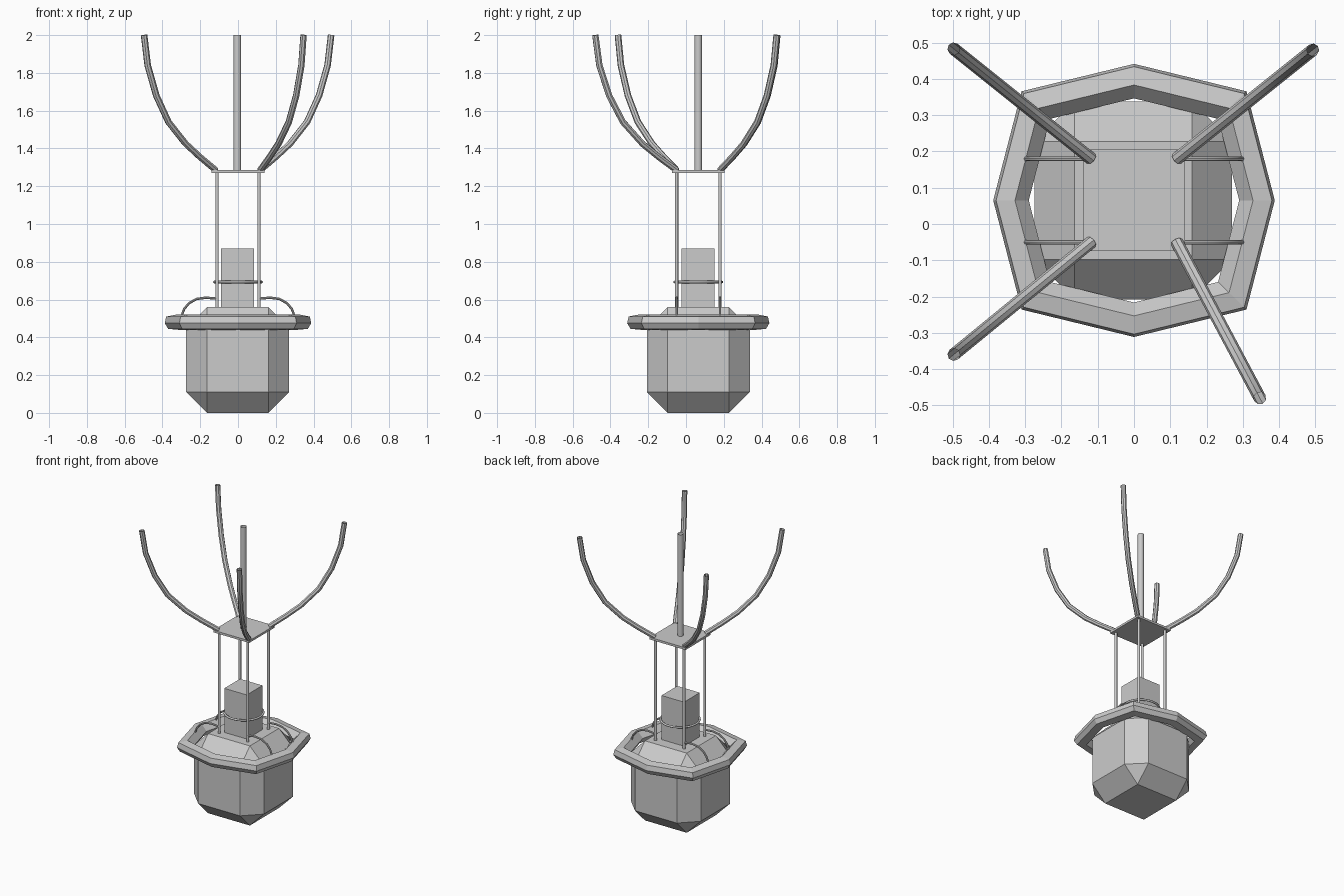
import bpy, bmesh, math

if "Cube" in bpy.data.objects:
    bpy.data.objects.remove(bpy.data.objects["Cube"])

CY = 0.065  # centre line of the basket in y


def box(name, center, size, bevel=0):
    bpy.ops.mesh.primitive_cube_add(size=1, location=center)
    ob = bpy.context.object
    ob.name = name
    ob.scale = size
    bpy.ops.object.transform_apply(location=False, rotation=False, scale=True)
    if bevel:
        m = ob.modifiers.new("chamfer", 'BEVEL')
        m.width = bevel
        m.segments = 1
    return ob


def rod(name, x, y, z0, z1, r, fill='NGON'):
    bpy.ops.mesh.primitive_cylinder_add(vertices=10, radius=r, depth=z1 - z0,
                                        end_fill_type=fill, location=(x, y, (z0 + z1) / 2))
    ob = bpy.context.object
    ob.name = name
    bpy.ops.object.shade_smooth_by_angle(angle=math.radians(40))
    return ob


def tube(name, pts, r):
    cu = bpy.data.curves.new(name, 'CURVE')
    cu.dimensions = '3D'
    cu.bevel_depth = r
    cu.bevel_resolution = 2
    sp = cu.splines.new('POLY')
    sp.points.add(len(pts) - 1)
    for p, co in zip(sp.points, pts):
        p.co = (*co, 1)
    ob = bpy.data.objects.new(name, cu)
    bpy.context.collection.objects.link(ob)
    bpy.ops.object.select_all(action='DESELECT')
    bpy.context.view_layer.objects.active = ob
    ob.select_set(True)
    bpy.ops.object.convert(target='MESH')
    bpy.ops.object.shade_smooth_by_angle(angle=math.radians(40))


# chamfered body and upright block
box("body", (-0.002, CY, 0.28), (0.545, 0.545, 0.56), 0.11)
box("inner_block", (-0.003, CY - 0.001, 0.705), (0.175, 0.175, 0.33))

# eight-sided rim with a squarish outline and hexagonal section
profile = [(0.388, 0.475), (0.38, 0.51), (0.328, 0.52),
           (0.29, 0.48), (0.315, 0.44), (0.37, 0.445)]
bm = bmesh.new()
rings = []
for i in range(8):
    a = i * math.pi / 4
    k = 1.13 if i % 2 else 1.0
    rings.append([bm.verts.new((r * k * math.cos(a), CY + 0.97 * r * k * math.sin(a), z))
                  for r, z in profile])
for i in range(8):
    p, q = rings[i], rings[(i + 1) % 8]
    for j in range(6):
        n = (j + 1) % 6
        bm.faces.new((p[j], q[j], q[n], p[n]))
bmesh.ops.recalc_face_normals(bm, faces=bm.faces)
me = bpy.data.meshes.new("rim")
bm.to_mesh(me)
bm.free()
bpy.context.collection.objects.link(bpy.data.objects.new("rim", me))

# thin hoop around the block
bpy.ops.mesh.primitive_torus_add(major_radius=0.125, minor_radius=0.007, major_segments=24,
                                 minor_segments=8, location=(0, CY, 0.693))
bpy.context.object.name = "hoop"
bpy.ops.object.shade_smooth_by_angle(angle=math.radians(50))

# posts and the wire handles that run from them to the rim
for sx in (-1, 1):
    for sy in (-1, 1):
        y = CY + sy * 0.115
        rod("post", sx * 0.111, y, 0.52, 1.275, 0.009)
        tube("wire_handle", [(sx * x, y, z) for x, z in
                             ((0.115, 0.605), (0.17, 0.61), (0.22, 0.603),
                              (0.26, 0.58), (0.285, 0.55), (0.302, 0.505))], 0.0065)

# top plate and open centre pipe
box("top_plate", (0, CY, 1.278), (0.28, 0.28, 0.015))
rod("centre_pipe", -0.003, CY, 1.28, 2.0, 0.021, 'NOTHING')

# flared arms: fraction of outward travel at each height
flare = [(0, 1.285), (0.22, 1.355), (0.42, 1.425), (0.66, 1.54),
         (0.83, 1.68), (0.95, 1.84), (1.0, 2.0)]
for tx, ty in ((-0.497, 0.483), (0.493, 0.48), (-0.497, -0.36), (0.347, -0.48)):
    bx = math.copysign(0.118, tx)
    by = CY + math.copysign(0.115, ty)
    tube("flared_arm", [(bx + (tx - bx) * f, by + (ty - by) * f, z) for f, z in flare], 0.0175)
